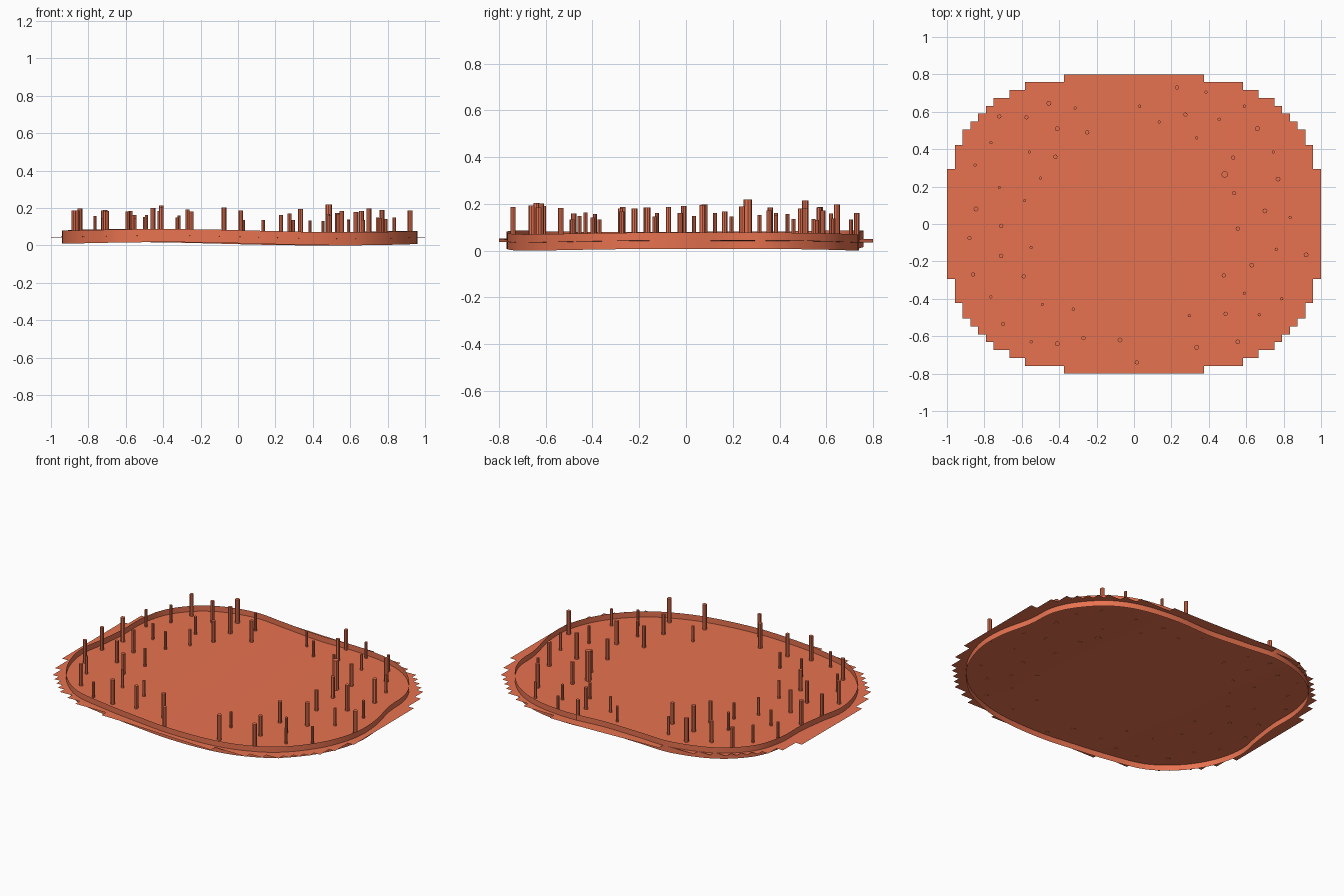
import bpy, bmesh, math, random
from mathutils import Vector

if "Cube" in bpy.data.objects:
    bpy.data.objects.remove(bpy.data.objects["Cube"])

random.seed(4)
mat = bpy.data.materials.new("clay")
mat.diffuse_color = (0.8, 0.17, 0.08, 1)
mat.use_nodes = True
mat.node_tree.nodes["Principled BSDF"].inputs["Base Color"].default_value = mat.diffuse_color


def ground(x, y):
    return 0.0435 - 0.0085 * math.sin(3.2 * x + 0.4 * y)


def finish(bm, name):
    me = bpy.data.meshes.new(name)
    bm.to_mesh(me)
    bm.free()
    ob = bpy.data.objects.new(name, me)
    bpy.context.collection.objects.link(ob)
    me.materials.append(mat)
    return ob


# Ground sheet: square cells cut to a stepped oval, gently rolling
half_cells = [9, 14, 16, 18, 19, 20, 21, 22, 22, 23, 23, 23] + [24] * 7
half_cells += half_cells[::-1]
bm = bmesh.new()
grid = {}


def corner(i, j):
    if (i, j) not in grid:
        x, y = i / 24, 0.8 - j * 0.8 / 19
        grid[i, j] = bm.verts.new((x, y, ground(x, y)))
    return grid[i, j]


for j, n in enumerate(half_cells):
    for i in range(-n, n):
        bm.faces.new([corner(i, j), corner(i, j + 1),
                      corner(i + 1, j + 1), corner(i + 1, j)])
sheet = finish(bm, "ground_sheet")
for p in sheet.data.polygons:
    p.use_smooth = True

# Border: thin upright ribbon following the ground along a wavy outline
outline = [Vector(p) for p in [
    (.955, -.03), (.91, .18), (.895, .35), (.83, .49), (.70, .63), (.53, .71),
    (.30, .74), (.05, .73), (-.20, .745), (-.43, .755), (-.67, .68),
    (-.83, .53), (-.89, .35), (-.895, .15), (-.915, -.02), (-.94, -.19),
    (-.90, -.37), (-.80, -.535), (-.64, -.665), (-.42, -.72), (-.20, -.75),
    (.05, -.768), (.32, -.75), (.52, -.70), (.71, -.60), (.87, -.42),
    (.95, -.22)]]
bm = bmesh.new()
pairs = []
n = len(outline)
for k in range(n):
    a, b, c, d = (outline[(k + o) % n] for o in (-1, 0, 1, 2))
    for s in range(6):
        t = s / 6
        # Catmull-Rom interpolation
        p = 0.5 * (2 * b + (c - a) * t + (2 * a - 5 * b + 4 * c - d) * t * t
                   + (3 * b - a - 3 * c + d) * t ** 3)
        z = ground(p.x, p.y)
        pairs.append((bm.verts.new((p.x, p.y, z - 0.035)),
                      bm.verts.new((p.x, p.y, z + 0.035))))
for k in range(len(pairs)):
    (a, b), (c, d) = pairs[k - 1], pairs[k]
    bm.faces.new([a, c, d, b])
ribbon = finish(bm, "border_ribbon")
for p in ribbon.data.polygons:
    p.use_smooth = True

# Posts, grouped by thickness; thicker ones are taller
small = [(.385, .705), (.455, .56), (.335, .46), (.135, .545), (.03, .63),
         (.59, .63), (.745, .385), (.835, .035), (.76, -.135), (.59, -.37),
         (.79, -.4), (.67, -.485), (.295, -.49), (-.55, -.63), (-.325, -.455),
         (-.49, -.43), (-.765, -.39), (-.55, -.125), (-.585, .125),
         (-.72, .195), (-.5, .245), (-.85, .315), (-.765, .435),
         (-.56, .385), (-.315, .62)]
medium = [(.23, .73), (.275, .585), (.53, .355), (.535, .165), (.555, -.025),
          (.48, -.275), (.49, -.48), (.015, -.74), (-.27, -.61),
          (-.7, -.535), (-.59, -.28), (-.86, -.27), (-.71, -.17),
          (-.88, -.075), (-.71, -.01), (-.42, .36), (-.25, .49),
          (-.72, .575), (-.575, .57)]
large = [(.66, .51), (.77, .24), (.7, .07), (.92, -.165), (.63, -.22),
         (.335, -.66), (.555, -.63), (-.075, -.62), (-.41, -.64),
         (-.845, .08), (-.41, .51), (-.455, .645)]
tallest = [(.485, .265)]


def add_posts(name, spots, radius, height):
    bm = bmesh.new()
    for x, y in spots:
        h = height + random.uniform(-0.01, 0.01)
        made = bmesh.ops.create_cone(bm, cap_ends=True, segments=8,
                                     radius1=radius, radius2=radius, depth=h)
        bmesh.ops.translate(bm, verts=made["verts"],
                            vec=(x, y, ground(x, y) - 0.002 + h / 2))
    finish(bm, name)


add_posts("small_posts", small, 0.0085, 0.105)
add_posts("medium_posts", medium, 0.0115, 0.135)
add_posts("large_posts", large, 0.013, 0.155)
add_posts("tallest_post", tallest, 0.018, 0.188)
